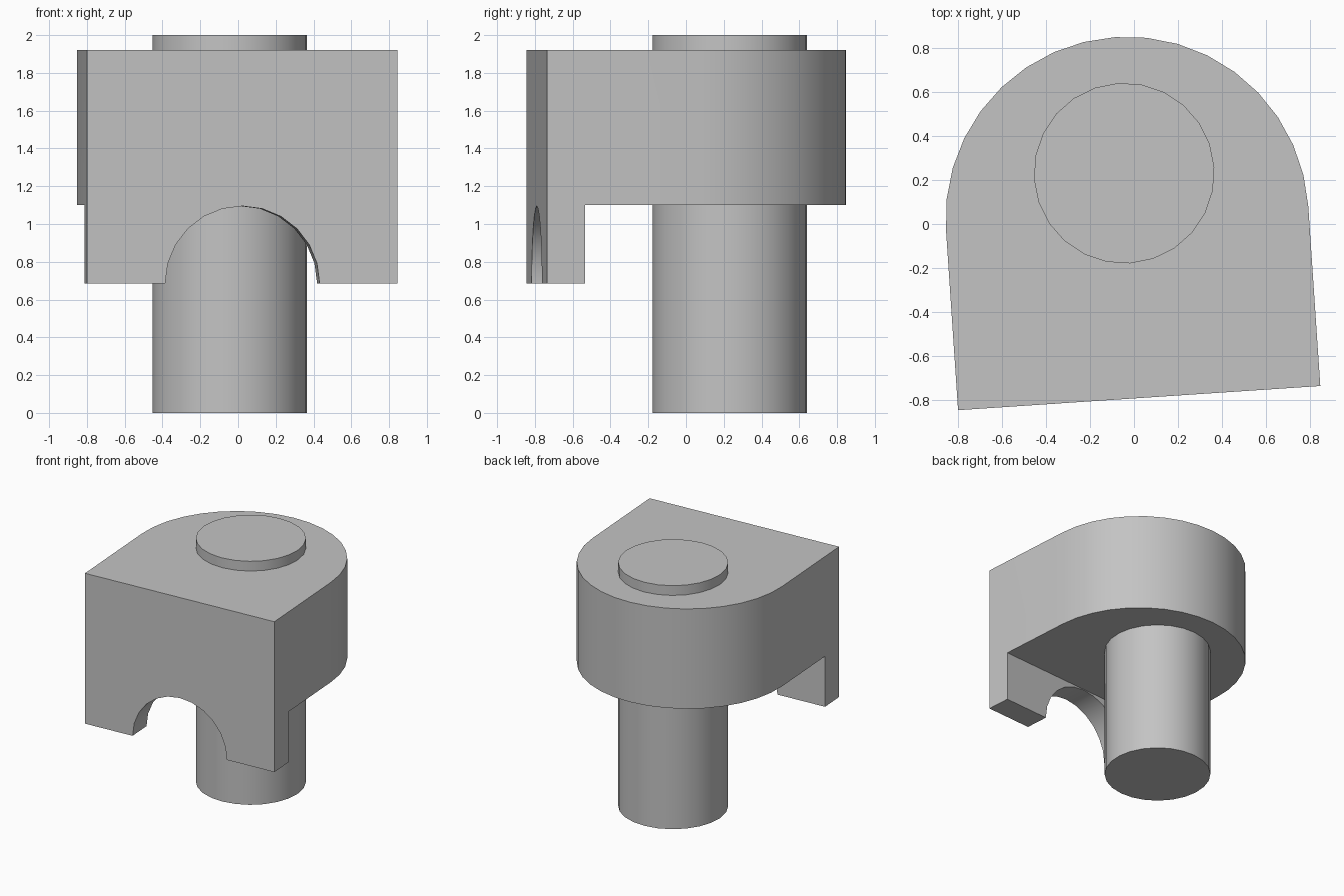
import bpy
import bmesh
import math
from mathutils import Matrix

default = bpy.data.objects.get("Cube")
if default:
    bpy.data.objects.remove(default, do_unlink=True)

# Main dimensions
RADIUS = 0.824          # rounded back of the housing
FRONT = -0.818          # front face, measured from the centre of the rounding
LIP_DEPTH = 0.2
BOTTOM, SHELF, TOP = 0.685, 1.1, 1.92
BORE = 0.41             # pin and arch radius
PIN_Y = 0.205
PLACE = Matrix.Translation((-0.031, 0.026, 0)) @ Matrix.Rotation(math.radians(3.82), 4, 'Z')

grey = bpy.data.materials.new("plain_grey")
grey.use_nodes = True
colour = (0.55, 0.55, 0.55, 1)
grey.diffuse_color = colour
grey.node_tree.nodes["Principled BSDF"].inputs["Base Color"].default_value = colour


def prism(name, outline, z0, z1, matrix=Matrix()):
    """Extrude a flat outline from z0 to z1, then place it with the matrix."""
    bm = bmesh.new()
    face = bm.faces.new([bm.verts.new((x, y, z0)) for x, y in outline])
    ext = bmesh.ops.extrude_face_region(bm, geom=[face])
    verts = [v for v in ext["geom"] if isinstance(v, bmesh.types.BMVert)]
    bmesh.ops.translate(bm, verts=verts, vec=(0, 0, z1 - z0))
    bmesh.ops.recalc_face_normals(bm, faces=bm.faces)
    bm.transform(PLACE @ matrix)
    mesh = bpy.data.meshes.new(name)
    bm.to_mesh(mesh)
    bm.free()
    mesh.materials.append(grey)
    obj = bpy.data.objects.new(name, mesh)
    bpy.context.collection.objects.link(obj)
    return obj


def arc(radius, steps, sweep, cy=0):
    return [(radius * math.cos(sweep * i / steps), cy + radius * math.sin(sweep * i / steps))
            for i in range(steps + 1)]


def select_only(obj):
    bpy.ops.object.select_all(action='DESELECT')
    obj.select_set(True)
    bpy.context.view_layer.objects.active = obj


def cut(target, cutter):
    cutter.hide_render = True
    mod = target.modifiers.new("cut", 'BOOLEAN')
    mod.operation = 'DIFFERENCE'
    mod.solver = 'EXACT'
    mod.object = cutter
    select_only(target)
    bpy.ops.object.modifier_apply(modifier=mod.name)
    bpy.data.objects.remove(cutter, do_unlink=True)


# Housing: square front, half-round back
housing = prism("housing", [(-RADIUS, FRONT), (RADIUS, FRONT)] + arc(RADIUS, 18, math.pi),
                BOTTOM, TOP)

# Remove the lower part behind the front lip
lip_back = FRONT + LIP_DEPTH
cut(housing, prism("shelf_cutter", [(-1, lip_back), (1, lip_back), (1, 1), (-1, 1)],
                   BOTTOM - 0.2, SHELF))

# Half-round arch through the lip
turn = Matrix.Translation((0, 0, BOTTOM)) @ Matrix.Rotation(math.pi / 2, 4, 'X')
cut(housing, prism("arch_cutter", arc(BORE, 24, math.tau)[:-1],
                   -lip_back - 0.1, -FRONT + 0.1, turn))

# Round pin passing through the housing
pin = prism("pin", arc(BORE, 24, math.tau, PIN_Y)[:-1], 0, 2)

for obj in (housing, pin):
    select_only(obj)
    bpy.ops.object.shade_smooth_by_angle(angle=math.radians(30))
